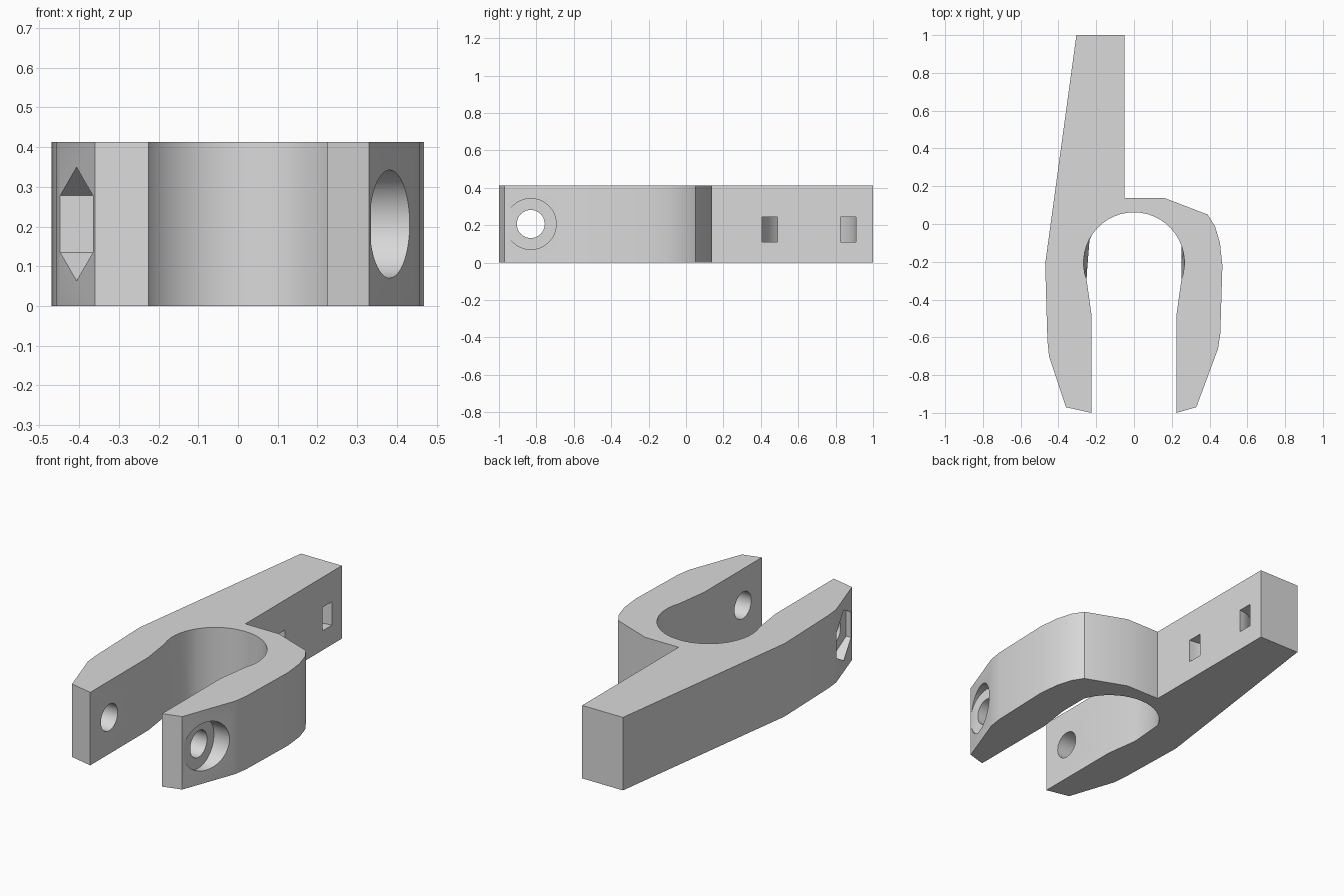
import bpy, bmesh
from math import sin, cos, pi, radians

cube = bpy.data.objects.get("Cube")
if cube:
    bpy.data.objects.remove(cube, do_unlink=True)

HEIGHT = 0.413
MID = HEIGHT / 2
BOLT_Y = -0.83

grey = bpy.data.materials.new("light_grey")
grey.use_nodes = True
GREY = (0.7, 0.7, 0.7, 1)
grey.diffuse_color = GREY
grey.node_tree.nodes["Principled BSDF"].inputs["Base Color"].default_value = GREY


def loft(name, start, end):
    """Closed solid between two loops with the same number of points."""
    bm = bmesh.new()
    a = [bm.verts.new(p) for p in start]
    b = [bm.verts.new(p) for p in end]
    for i in range(len(a)):
        j = (i + 1) % len(a)
        bm.faces.new((a[i], a[j], b[j], b[i]))
    bm.faces.new(a[::-1])
    bm.faces.new(b)
    bmesh.ops.recalc_face_normals(bm, faces=bm.faces)
    mesh = bpy.data.meshes.new(name)
    bm.to_mesh(mesh)
    bm.free()
    mesh.materials.append(grey)
    obj = bpy.data.objects.new(name, mesh)
    bpy.context.collection.objects.link(obj)
    return obj


def arc(cx, cy, r, a0, a1, n):
    step = radians(a1 - a0) / n
    return [(cx + r * cos(radians(a0) + i * step),
             cy + r * sin(radians(a0) + i * step)) for i in range(n + 1)]


def bolt_cutter(name, radius, sides, x0, x1):
    """Prism along x at the bolt position, with a corner pointing up."""
    ring = [(BOLT_Y + radius * sin(2 * pi * i / sides),
             MID + radius * cos(2 * pi * i / sides)) for i in range(sides)]
    return loft(name, [(x0, y, z) for y, z in ring], [(x1, y, z) for y, z in ring])


# Clamp outline: outer side of the left jaw, bar and right jaw, then the bore
outer = [(-0.225, -1), (-0.36, -0.97), (-0.45, -0.7), (-0.458, -0.62),
         (-0.47, -0.21), (-0.305, 1), (-0.05, 1), (-0.05, 0.138),
         (0.16, 0.138), (0.39, 0.05), (0.428, -0.01), (0.455, -0.1),
         (0.468, -0.22), (0.457, -0.58), (0.445, -0.66), (0.33, -0.97),
         (0.225, -1)]
bore = [(0.225, -0.48)] + arc(0, -0.205, 0.267, -20, 200, 28) + [(-0.225, -0.48)]


def flatten(x, y):
    """Lower rim of the bore: the sides are cut straight, so the wall tilts."""
    if -0.3 < y < -0.08:
        limit = 0.235 - (y + 0.08) * 0.08 if x < 0 else 0.252
        return max(-limit, min(limit, x)), y
    return x, y


top = outer + bore
bottom = outer + [flatten(*p) for p in bore]
clamp = loft("clamp_body", [(x, y, 0) for x, y in bottom],
             [(x, y, HEIGHT) for x, y in top])

# Bolt hole, round head recess and hexagonal nut pocket
cutters = [bolt_cutter("bolt_hole_cutter", 0.075, 40, -0.7, 0.7),
           bolt_cutter("head_recess_cutter", 0.136, 48, 0.335, 0.7),
           bolt_cutter("nut_pocket_cutter", 0.143, 6, -0.7, -0.335)]

# Curved tie channel joining the two slots in the bar
TIE_Y = 0.6575
channel = ([(0.02, TIE_Y + 0.2525)] + arc(-0.05, TIE_Y, 0.2525, 90, 270, 28)
           + [(0.02, TIE_Y - 0.2525), (0.02, TIE_Y - 0.1675)]
           + arc(-0.05, TIE_Y, 0.1675, 270, 90, 28) + [(0.02, TIE_Y + 0.1675)])
cutters.append(loft("tie_channel_cutter", [(x, y, 0.11) for x, y in channel],
                    [(x, y, 0.243) for x, y in channel]))

# Cut everything out of the body
bpy.ops.object.select_all(action='DESELECT')
bpy.context.view_layer.objects.active = clamp
clamp.select_set(True)
for cutter in cutters:
    cutter.hide_render = True
    mod = clamp.modifiers.new(cutter.name, 'BOOLEAN')
    mod.operation = 'DIFFERENCE'
    mod.solver = 'EXACT'
    mod.object = cutter
    bpy.ops.object.modifier_apply(modifier=mod.name)
    bpy.data.objects.remove(cutter, do_unlink=True)

bpy.ops.object.shade_smooth_by_angle(angle=radians(25))
